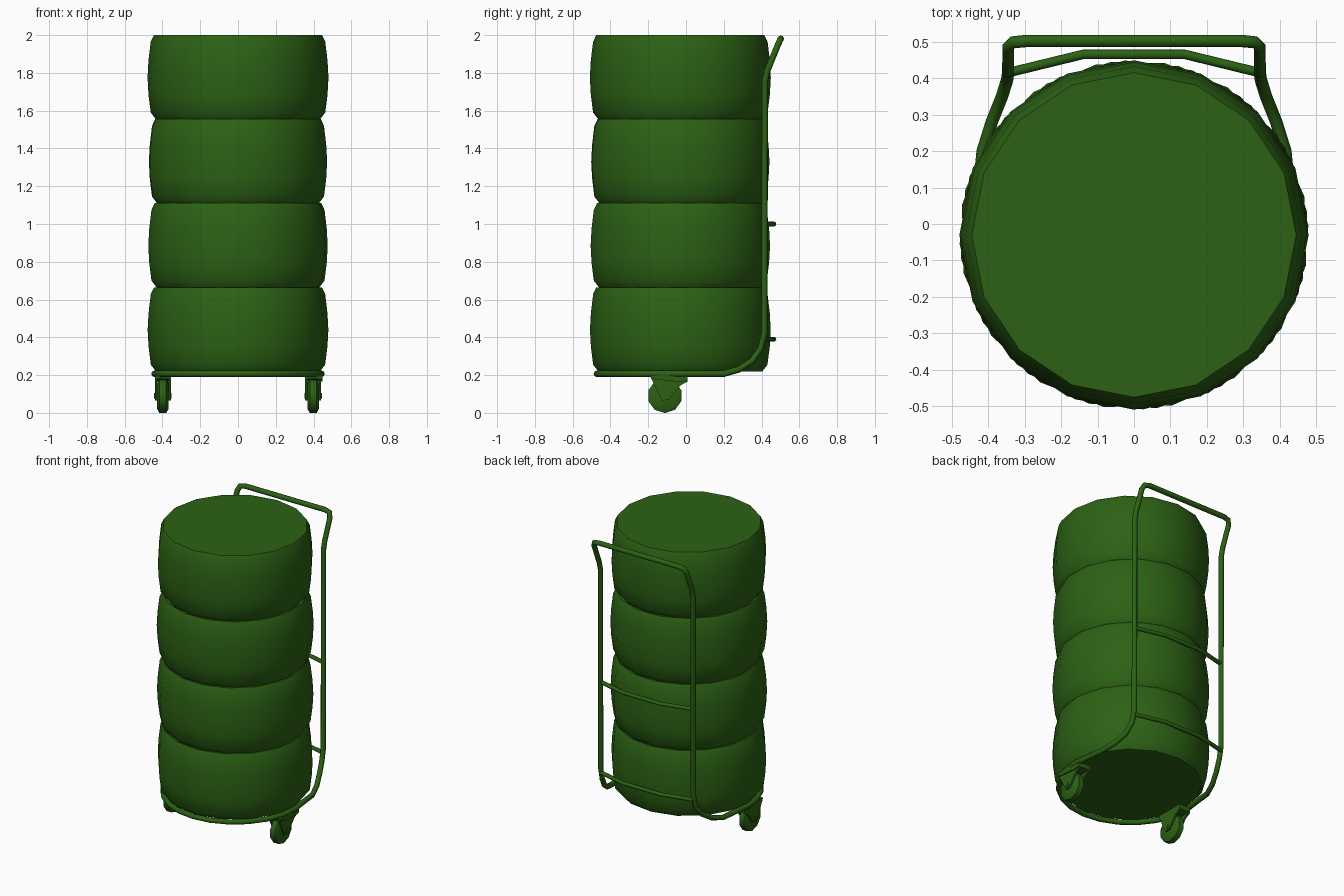
import bpy, bmesh, math
from mathutils import Vector

if "Cube" in bpy.data.objects:
    bpy.data.objects.remove(bpy.data.objects["Cube"])

green = bpy.data.materials.new("green")
green.diffuse_color = (0.025, 0.12, 0.007, 1)
green.use_nodes = True
green.node_tree.nodes["Principled BSDF"].inputs["Base Color"].default_value = green.diffuse_color
CY = -0.03


def finish(name, me, angle=40):
    me.shade_smooth()
    me.set_sharp_from_angle(angle=math.radians(angle))
    me.materials.clear()
    me.materials.append(green)
    ob = bpy.data.objects.new(name, me)
    bpy.context.collection.objects.link(ob)
    return ob


def loft(name, rings, axis, loc, sides, turn=0.0, angle=40):
    """Closed solid of stacked regular polygons; rings = (radius, offset along axis)."""
    bm = bmesh.new()
    rows = []
    for r, h in rings:
        row = []
        for i in range(sides):
            a = turn + 2 * math.pi * i / sides
            u, v = r * math.cos(a), r * math.sin(a)
            p = Vector((u, v, h)) if axis == 'Z' else Vector((h, u, v))
            row.append(bm.verts.new(p + Vector(loc)))
        rows.append(row)
    for a, b in zip(rows, rows[1:]):
        for i in range(sides):
            j = (i + 1) % sides
            bm.faces.new((a[i], a[j], b[j], b[i]))
    bm.faces.new(rows[0][::-1])
    bm.faces.new(rows[-1])
    me = bpy.data.meshes.new(name)
    bm.to_mesh(me)
    bm.free()
    return finish(name, me, angle)


def tube(name, pts, radius, cyclic=False):
    cu = bpy.data.curves.new(name, 'CURVE')
    cu.dimensions = '3D'
    cu.bevel_depth = radius
    cu.bevel_resolution = 2
    cu.use_fill_caps = True
    sp = cu.splines.new('POLY')
    sp.points.add(len(pts) - 1)
    for p, co in zip(sp.points, pts):
        p.co = (*co, 1)
    sp.use_cyclic_u = cyclic
    tmp = bpy.data.objects.new(name + "_path", cu)
    me = bpy.data.meshes.new_from_object(tmp)
    bpy.data.objects.remove(tmp)
    return finish(name, me, 60)


def plate(name, outline, x0, x1):
    """Flat piece with a (y, z) outline, extruded along x."""
    bm = bmesh.new()
    face = bm.faces.new([bm.verts.new((x0, y, z)) for y, z in outline])
    ext = bmesh.ops.extrude_face_region(bm, geom=[face])
    for v in ext['geom']:
        if isinstance(v, bmesh.types.BMVert):
            v.co.x = x1
    bmesh.ops.recalc_face_normals(bm, faces=bm.faces)
    me = bpy.data.meshes.new(name)
    bm.to_mesh(me)
    bm.free()
    return finish(name, me, 20)


# Stack of four bulging tyres, each turned a little
profile = [(0.435, 0.0), (0.462, 0.035), (0.474, 0.13), (0.479, 0.22),
           (0.474, 0.31), (0.462, 0.41), (0.445, 0.445)]
for k, turn in enumerate((0.05, 0.13, 0.22, 0.0)):
    loft(f"tyre_{k + 1}", profile, 'Z', (0, CY, 0.22 + 0.445 * k), 16, turn)

# Trolley frame: base ring, side rails and push handle in one closed loop
half = [(0.442 * math.cos(math.radians(a)), CY + 0.442 * math.sin(math.radians(a)), 0.207)
        for a in range(-75, 16, 15)]
half += [(0.415, 0.2, 0.207), (0.39, 0.28, 0.23), (0.362, 0.35, 0.275), (0.348, 0.395, 0.34),
         (0.345, 0.415, 0.42), (0.345, 0.418, 1.76), (0.345, 0.43, 1.81),
         (0.345, 0.485, 1.945), (0.333, 0.498, 1.974), (0.295, 0.502, 1.981)]
mirrored = [(-x, y, z) for x, y, z in reversed(half)]
tube("trolley_frame", half + mirrored + [(0, CY - 0.442, 0.207)], 0.017, True)

# Bowed crossbars behind the tyres
for name, z in (("lower_crossbar", 0.39), ("upper_crossbar", 1.0)):
    tube(name, [(-0.345, 0.415, z), (-0.14, 0.465, z), (0.14, 0.465, z), (0.345, 0.415, z)], 0.013)

# Casters: wheel, fork cheeks and mounting block on each side
for s, side in ((-1, "left"), (1, "right")):
    x = 0.398 * s
    loft(f"{side}_wheel", [(0.07, -0.03), (0.092, -0.018), (0.092, 0.018), (0.07, 0.03)],
         'X', (x, -0.112, 0.091), 10, math.pi / 10 * 5, 50)
    for e, tag in ((-1, "a"), (1, "b")):
        xc = x + 0.036 * e
        plate(f"{side}_fork_{tag}",
              [(-0.19, 0.195), (0.008, 0.195), (0.008, 0.165), (-0.03, 0.145),
               (-0.09, 0.07), (-0.125, 0.065), (-0.14, 0.09)], xc - 0.006, xc + 0.006)
    plate(f"{side}_caster_mount",
          [(-0.19, 0.2), (0.008, 0.2), (0.008, 0.17), (-0.04, 0.165), (-0.185, 0.18)],
          x - 0.042, x + 0.05 if s > 0 else x + 0.042)
    loft(f"{side}_axle", [(0.014, -0.046), (0.014, 0.046)], 'X', (x, -0.112, 0.091), 8)
